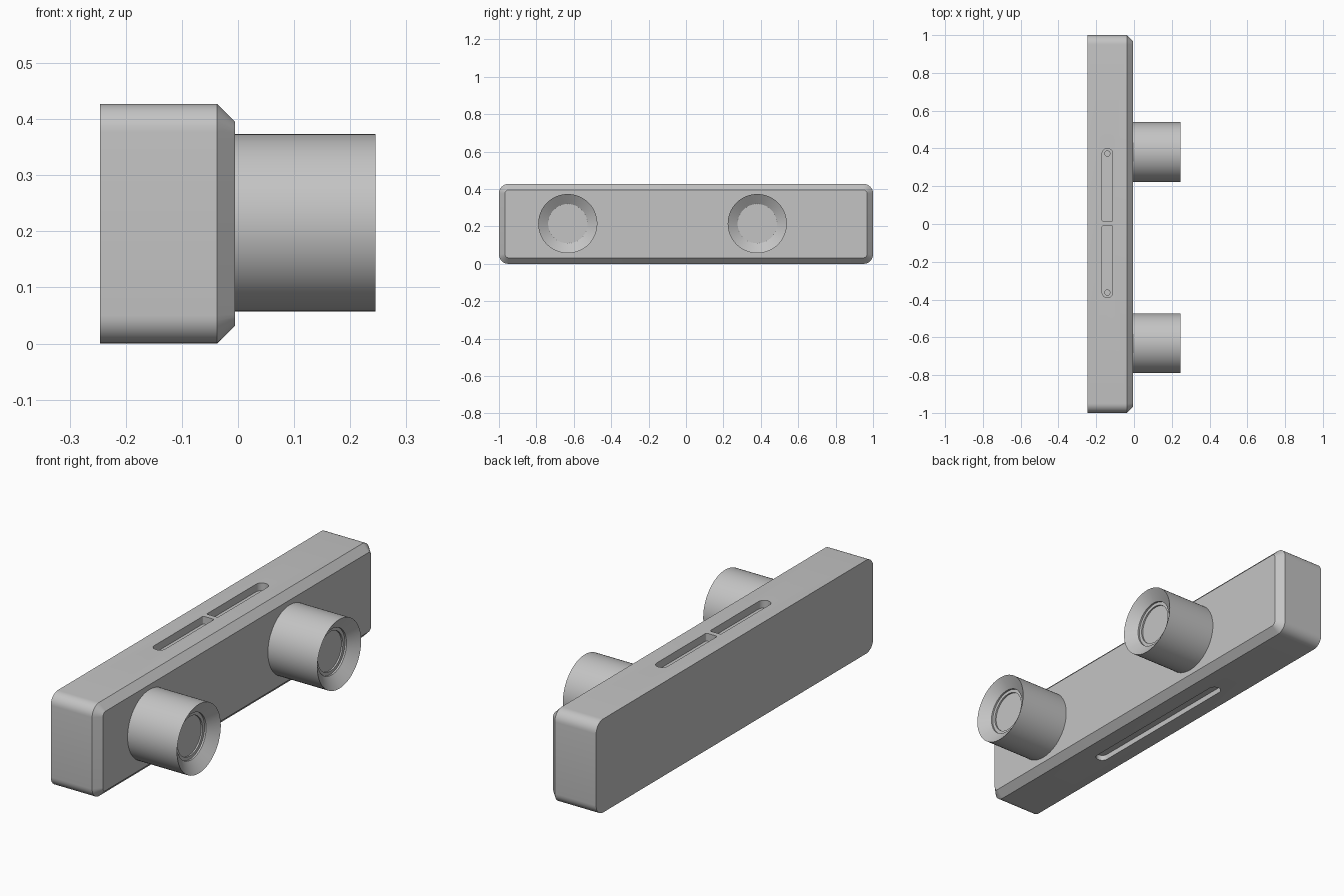
import bpy, bmesh, math

cube = bpy.data.objects.get("Cube")
if cube:
    bpy.data.objects.remove(cube, do_unlink=True)

grey = bpy.data.materials.new("plain grey")
grey.use_nodes = True
grey.diffuse_color = (0.55, 0.55, 0.55, 1)
grey.node_tree.nodes["Principled BSDF"].inputs["Base Color"].default_value = (0.55, 0.55, 0.55, 1)

HEIGHT = 0.427
SLOT_X = -0.141


def make_object(name, bm):
    bmesh.ops.recalc_face_normals(bm, faces=bm.faces)
    mesh = bpy.data.meshes.new(name)
    bm.to_mesh(mesh)
    bm.free()
    mesh.materials.append(grey)
    obj = bpy.data.objects.new(name, mesh)
    bpy.context.collection.objects.link(obj)
    return obj


def smooth(obj, degrees=30):
    bpy.ops.object.select_all(action="DESELECT")
    obj.select_set(True)
    bpy.context.view_layer.objects.active = obj
    bpy.ops.object.shade_smooth_by_angle(angle=math.radians(degrees))


def rounded_rect(u0, u1, v0, v1, radii, steps=8):
    """Outline of a rectangle; radii run anticlockwise from the (u1, v1) corner."""
    corners = [(u1, v1, -1, -1), (u0, v1, 1, -1), (u0, v0, 1, 1), (u1, v0, -1, 1)]
    points = []
    for i, ((u, v, su, sv), r) in enumerate(zip(corners, radii)):
        for k in range(steps + 1):
            a = math.pi / 2 * (i + k / steps)
            points.append((u + su * r + r * math.cos(a), v + sv * r + r * math.sin(a)))
    return points


def loft(name, rings):
    """Skin matching rings of points and cap both ends."""
    bm = bmesh.new()
    loops = [[bm.verts.new(p) for p in ring] for ring in rings]
    n = len(loops[0])
    for a, b in zip(loops, loops[1:]):
        for i in range(n):
            j = (i + 1) % n
            bm.faces.new((a[i], a[j], b[j], b[i]))
    bm.faces.new(loops[0][::-1])
    bm.faces.new(loops[-1])
    return make_object(name, bm)


# Long housing with rounded corners and a chamfered face
def housing_ring(x, inset, r):
    outline = rounded_rect(-1 + inset, 1 - inset, inset, HEIGHT - inset, [r] * 4)
    return [(x, y, z) for y, z in outline]


housing = loft("housing", [housing_ring(-0.246, 0, 0.05),
                           housing_ring(-0.037, 0, 0.05),
                           housing_ring(-0.005, 0.032, 0.02)])


# Recessed slots: two on top, one long one underneath
def slot_cutter(y0, y1, z0, z1, radii):
    outline = rounded_rect(SLOT_X - 0.028, SLOT_X + 0.028, y0, y1, radii)
    return loft("slot_cutter", [[(x, y, z) for x, y in outline] for z in (z0, z1)])


def hole_cutter(y):
    bm = bmesh.new()
    bmesh.ops.create_cone(bm, cap_ends=True, segments=24, radius1=0.014, radius2=0.014, depth=0.06)
    bmesh.ops.translate(bm, verts=bm.verts, vec=(SLOT_X, y, HEIGHT - 0.025))
    return make_object("hole_cutter", bm)


end, corner = 0.0275, 0.006
floor, above = HEIGHT - 0.035, HEIGHT + 0.05
cutters = [
    slot_cutter(0.015, 0.4, floor, above, [end, end, corner, corner]),
    slot_cutter(-0.39, -0.01, floor, above, [corner, corner, end, end]),
    slot_cutter(-0.415, 0.415, -0.05, 0.025, [end] * 4),
    hole_cutter(0.373),
    hole_cutter(-0.363),
]
for cutter in cutters:
    cutter.hide_render = True
    mod = housing.modifiers.new("cut", "BOOLEAN")
    mod.operation = "DIFFERENCE"
    mod.solver = "EXACT"
    mod.object = cutter
bpy.context.view_layer.objects.active = housing
for mod in list(housing.modifiers):
    bpy.ops.object.modifier_apply(modifier=mod.name)
for cutter in cutters:
    bpy.data.objects.remove(cutter, do_unlink=True)
smooth(housing)

# Lens barrels: tube, funnel mouth, stepped ring and flat lens, as (x, radius)
profile = [(-0.02, 0.158), (0.245, 0.158), (0.208, 0.105), (0.2, 0.105),
           (0.2, 0.09), (0.193, 0.09)]
for name, y in (("front_lens_barrel", -0.632), ("back_lens_barrel", 0.381)):
    angles = [2 * math.pi * k / 64 for k in range(64)]
    barrel = loft(name, [[(x, y + r * math.cos(a), 0.215 + r * math.sin(a)) for a in angles]
                         for x, r in profile])
    smooth(barrel)
